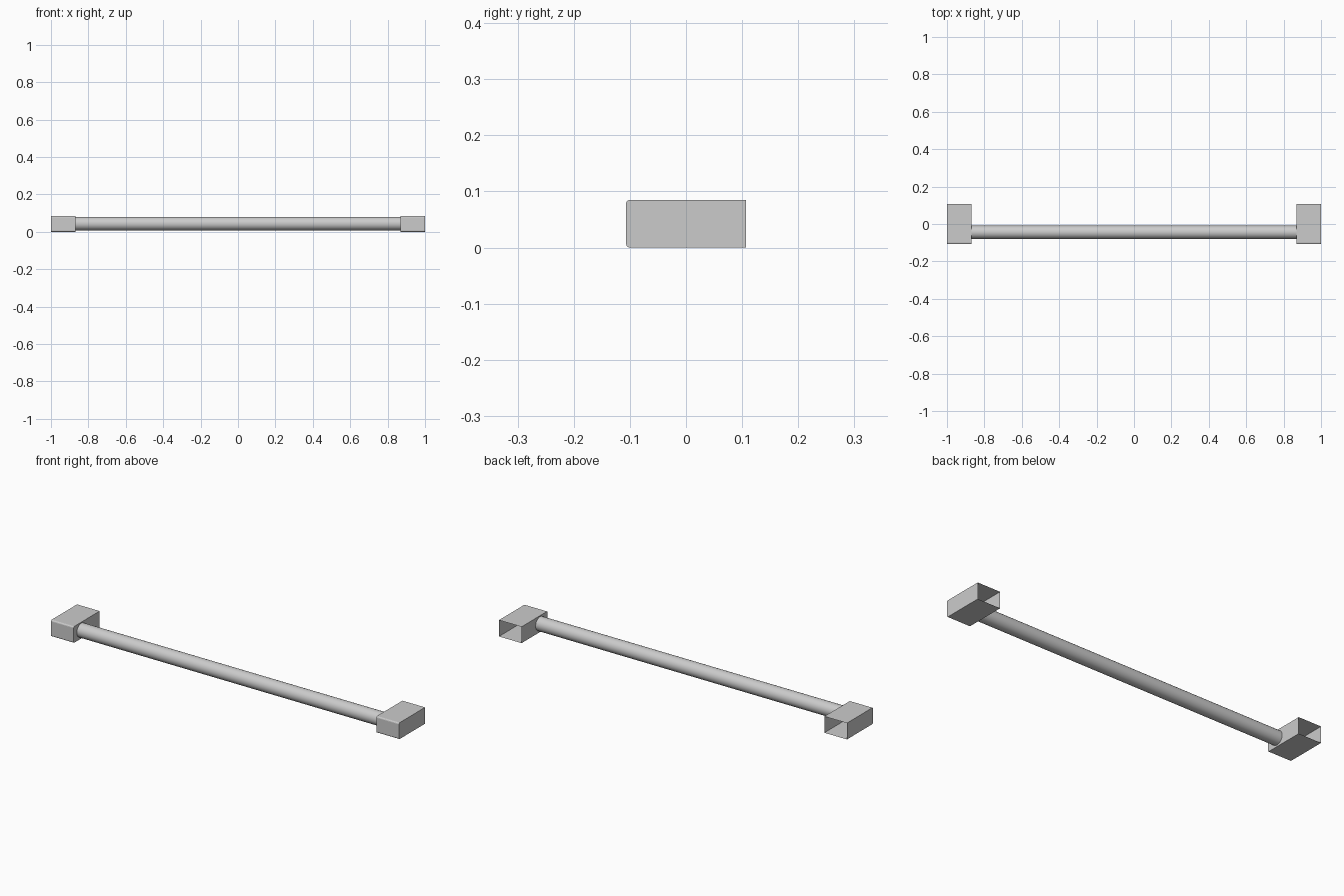
import bpy, bmesh, math

if "Cube" in bpy.data.objects:
    bpy.data.objects.remove(bpy.data.objects["Cube"])

HALF_D, HEIGHT, INNER, OUTER = 0.107, 0.085, 0.87, 1.0


def make_bracket(name, side):
    """Thin hollow cap, open at the back, with rounded front top/bottom edges."""
    bm = bmesh.new()
    bmesh.ops.create_cube(bm, size=1)
    for v in bm.verts:
        v.co.x = side * (INNER + OUTER) / 2 + v.co.x * (OUTER - INNER)
        v.co.y *= 2 * HALF_D
        v.co.z = (v.co.z + 0.5) * HEIGHT
    # open back
    back = [f for f in bm.faces if f.normal.y > 0.9]
    bmesh.ops.delete(bm, geom=back, context='FACES_ONLY')
    # soften the horizontal front edges
    front = [e for e in bm.edges
             if all(v.co.y < 0 for v in e.verts)
             and abs(e.verts[0].co.z - e.verts[1].co.z) < 1e-5]
    front = [e for e in front if abs(e.verts[0].co.x - e.verts[1].co.x) > 0.05]
    bmesh.ops.bevel(bm, geom=front, offset=0.007, segments=3, profile=0.5,
                    affect='EDGES')
    mesh = bpy.data.meshes.new(name)
    bm.to_mesh(mesh)
    bm.free()
    bpy.context.collection.objects.link(bpy.data.objects.new(name, mesh))


make_bracket("left_bracket", -1)
make_bracket("right_bracket", 1)

# round bar between the brackets
bpy.ops.mesh.primitive_cylinder_add(
    vertices=32, radius=0.036, depth=2 * INNER, end_fill_type='NOTHING',
    location=(0, -0.044, 0.044), rotation=(0, math.pi / 2, 0))
bar = bpy.context.object
bar.name = "bar"
bpy.ops.object.shade_smooth_by_angle(angle=math.radians(30))
